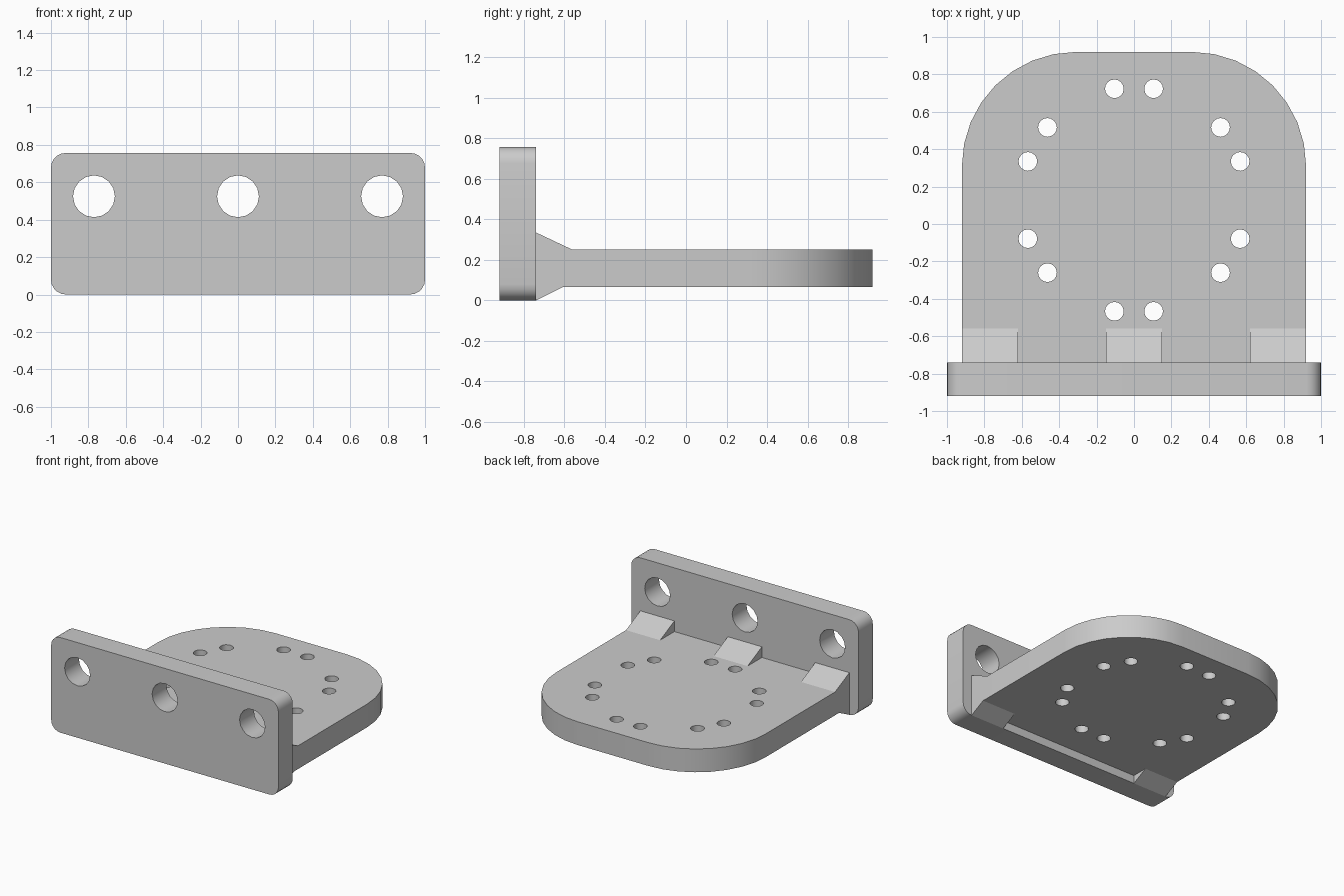
import bpy, bmesh, math
from mathutils import Matrix, Vector

cube = bpy.data.objects.get("Cube")
if cube:
    bpy.data.objects.remove(cube, do_unlink=True)

grey = bpy.data.materials.new("plain_grey")
grey.use_nodes = True
grey.diffuse_color = (0.6, 0.6, 0.6, 1)
grey.node_tree.nodes["Principled BSDF"].inputs["Base Color"].default_value = (0.6, 0.6, 0.6, 1)

HALF_W, FRONT, WALL_BACK, REAR = 0.92, -0.92, -0.74, 0.92
PLATE_LOW, PLATE_TOP, WALL_TOP = 0.065, 0.25, 0.757


def prism(name, outline, offset):
    """Extrude a closed outline of 3D points along an offset."""
    bm = bmesh.new()
    face = bm.faces.new([bm.verts.new(p) for p in outline])
    out = bmesh.ops.extrude_face_region(bm, geom=[face], use_keep_orig=True)
    moved = [g for g in out["geom"] if isinstance(g, bmesh.types.BMVert)]
    bmesh.ops.translate(bm, verts=moved, vec=offset)
    bmesh.ops.recalc_face_normals(bm, faces=bm.faces)
    return finish(name, bm)


def finish(name, bm):
    mesh = bpy.data.meshes.new(name)
    bm.to_mesh(mesh)
    bm.free()
    mesh.materials.append(grey)
    obj = bpy.data.objects.new(name, mesh)
    bpy.context.collection.objects.link(obj)
    return obj


def arc(cx, cy, r, start, steps):
    """Quarter circle, counter-clockwise from a start angle."""
    angles = [math.radians(start + 90 * i / steps) for i in range(steps + 1)]
    return [(cx + r * math.cos(a), cy + r * math.sin(a)) for a in angles]


def drill(obj, centres, radius, sides, rotation):
    """Cut round holes through a part."""
    bm = bmesh.new()
    for c in centres:
        bmesh.ops.create_cone(bm, cap_ends=True, segments=sides, radius1=radius,
                              radius2=radius, depth=0.6,
                              matrix=Matrix.Translation(c) @ rotation)
    cutter = finish("hole_cutter", bm)
    cutter.hide_render = True
    mod = obj.modifiers.new("holes", "BOOLEAN")
    mod.operation, mod.solver, mod.object = "DIFFERENCE", "EXACT", cutter
    select(obj)
    bpy.ops.object.modifier_apply(modifier=mod.name)
    bpy.data.objects.remove(cutter, do_unlink=True)


def select(obj):
    bpy.ops.object.select_all(action="DESELECT")
    obj.select_set(True)
    bpy.context.view_layer.objects.active = obj


# Upright mounting wall with rounded corners and three bolt holes
r = 0.08
corners = [(1 - r, WALL_TOP - r, 0), (r - 1, WALL_TOP - r, 90), (r - 1, r, 180), (1 - r, r, 270)]
outline = [p for x, z, a in corners for p in arc(x, z, r, a, 5)]
wall = prism("mounting_wall", [(x, FRONT, z) for x, z in outline],
             Vector((0, WALL_BACK - FRONT, 0)))
drill(wall, [(x, -0.83, 0.525) for x in (-0.77, 0, 0.77)], 0.112, 16,
      Matrix.Rotation(math.pi / 2, 4, "X"))

# Base plate with large rounded rear corners and a ring of paired holes
R = 0.61
outline = ([(-HALF_W, WALL_BACK), (HALF_W, WALL_BACK)]
           + arc(HALF_W - R, REAR - R, R, 0, 8) + arc(R - HALF_W, REAR - R, R, 90, 8))
plate = prism("base_plate", [(x, y, PLATE_LOW) for x, y in outline],
              Vector((0, 0, PLATE_TOP - PLATE_LOW)))
ring = []
for deg in (20, 40, 80):
    a = math.radians(deg)
    for sx in (-1, 1):
        for sy in (-1, 1):
            ring.append((sx * 0.604 * math.cos(a), 0.128 + sy * 0.604 * math.sin(a), 0.16))
drill(plate, ring, 0.05, 16, Matrix.Identity(4))

# Triangular gussets above and below the plate
parts = [wall, plate]


def gusset(name, x0, x1, z_plate, z_wall, y_end):
    tri = [(x0, WALL_BACK, z_plate), (x0, y_end, z_plate), (x0, WALL_BACK, z_wall)]
    parts.append(prism(name, tri, Vector((x1 - x0, 0, 0))))


gusset("centre_gusset", -0.15, 0.15, PLATE_TOP, 0.335, -0.56)
for side, s in (("left", 1), ("right", -1)):
    gusset(side + "_upper_gusset", s * 0.62, s * HALF_W, PLATE_TOP, 0.335, -0.56)
    gusset(side + "_lower_gusset", s * 0.62, s * HALF_W, PLATE_LOW, 0.0, -0.61)

for part in parts:
    select(part)
    bpy.ops.object.shade_smooth_by_angle(angle=math.radians(30))
